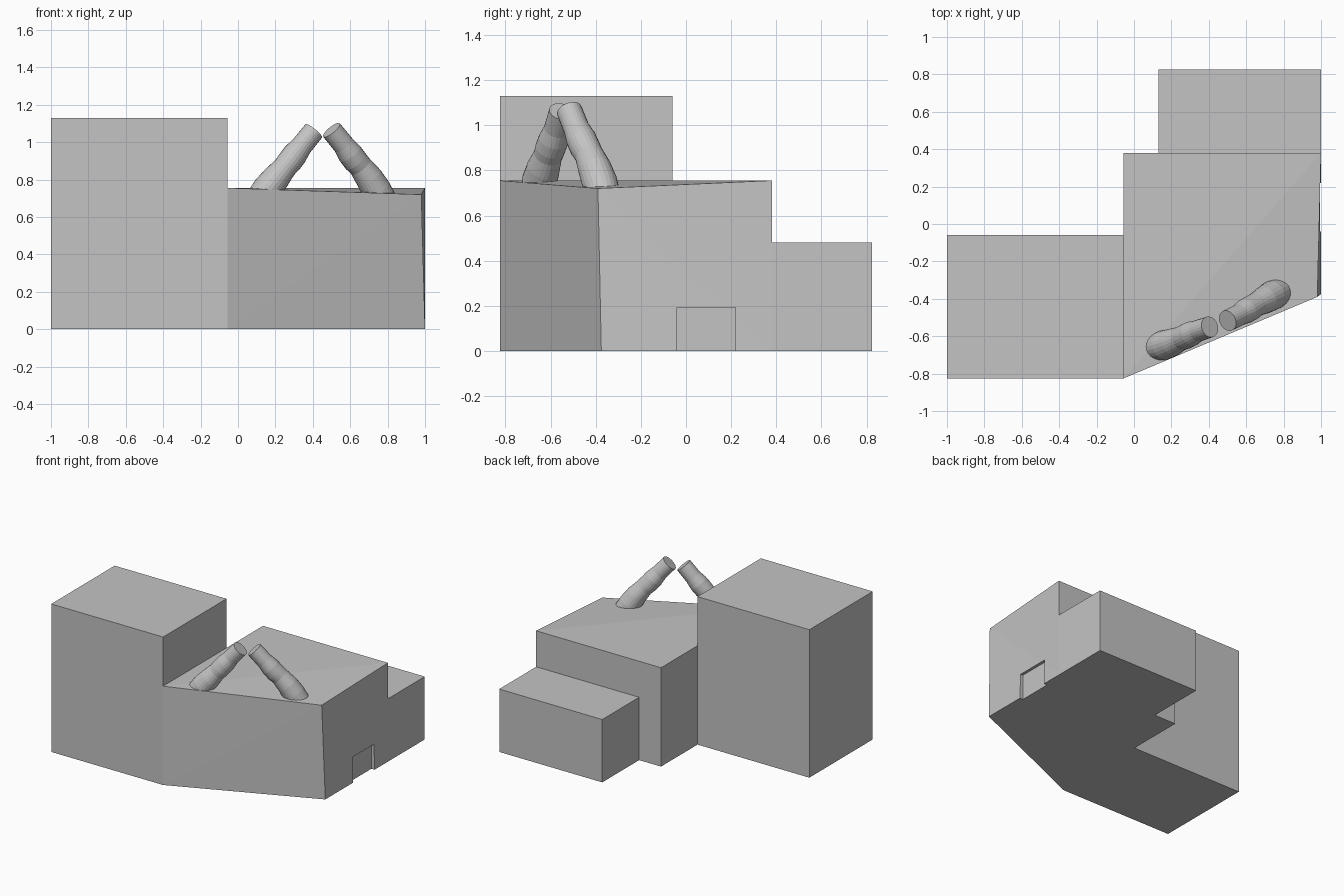
import bpy
import bmesh
from math import cos, sin, tau
from mathutils import Vector

cube = bpy.data.objects.get("Cube")
if cube:
    bpy.data.objects.remove(cube, do_unlink=True)

# Single plain colour
grey = bpy.data.materials.new("plain_grey")
grey.use_nodes = True
GREY = (0.55, 0.55, 0.55, 1)
grey.diffuse_color = GREY
grey.node_tree.nodes["Principled BSDF"].inputs["Base Color"].default_value = GREY


def finish(name, bm):
    """Turn a bmesh into a named, coloured object."""
    bmesh.ops.recalc_face_normals(bm, faces=bm.faces)
    mesh = bpy.data.meshes.new(name)
    bm.to_mesh(mesh)
    bm.free()
    mesh.materials.append(grey)
    obj = bpy.data.objects.new(name, mesh)
    bpy.context.collection.objects.link(obj)
    return obj


def block(name, footprint, height, bottom=0.0, moved=None):
    """Extrude a footprint; moved maps a corner index to a new top position."""
    bm = bmesh.new()
    low = [bm.verts.new((x, y, bottom)) for x, y in footprint]
    top = [bm.verts.new((x, y, height)) for x, y in footprint]
    for i, pos in (moved or {}).items():
        top[i].co = pos
    count = len(low)
    bm.faces.new(low[::-1])
    roof = bm.faces.new(top)
    for i in range(count):
        j = (i + 1) % count
        bm.faces.new((low[i], low[j], top[j], top[i]))
    if moved:
        # Crease across the roof beside the lowered corner
        bmesh.utils.face_split(roof, top[0], top[2])
        bmesh.ops.triangulate(bm, faces=[f for f in bm.faces if len(f.verts) > 3])
    return finish(name, bm)


def rect(x0, x1, y0, y1):
    return [(x0, y0), (x1, y0), (x1, y1), (x0, y1)]


def tube(name, path, radii, sides=24):
    """Loft closed rings of varying radius along a path."""
    bm = bmesh.new()
    points = [Vector(p) for p in path]
    rings = []
    for i, (p, r) in enumerate(zip(points, radii)):
        tangent = (points[min(i + 1, len(points) - 1)] - points[max(i - 1, 0)]).normalized()
        u = tangent.cross(Vector((0, 1, 0))).normalized()
        v = tangent.cross(u)
        rings.append([bm.verts.new(p + r * (cos(tau * k / sides) * u + sin(tau * k / sides) * v))
                      for k in range(sides)])
    for a, b in zip(rings, rings[1:]):
        for k in range(sides):
            n = (k + 1) % sides
            bm.faces.new((a[k], a[n], b[n], b[k]))
    bm.faces.new(rings[0])
    bm.faces.new(rings[-1])
    return finish(name, bm)


# Building volumes
block("tall_block", rect(-1, -0.055, -0.825, -0.06), 1.13)
middle = block("middle_block",
               [(-0.055, -0.825), (1, -0.375), (1, 0.38), (-0.055, 0.38)],
               0.755, moved={1: (0.98, -0.39, 0.72)})
block("low_block", rect(0.13, 1, 0.38, 0.825), 0.48)

# Shallow doorway in the side wall
cutter = block("doorway_cutter", rect(0.973, 1.1, -0.04, 0.22), 0.193, bottom=-0.1)
cutter.hide_render = True
cutter.hide_viewport = True
doorway = middle.modifiers.new("doorway", 'BOOLEAN')
doorway.operation = 'DIFFERENCE'
doorway.solver = 'EXACT'
doorway.object = cutter

# Two bent arms rising from the roof, listed tip to root
radii = [0.057, 0.058, 0.067, 0.067, 0.064, 0.074, 0.079, 0.074]
tube("right_arm",
     [(0.405, -0.55, 1.06), (0.34, -0.572, 0.98), (0.305, -0.587, 0.935),
      (0.275, -0.602, 0.895), (0.25, -0.612, 0.865), (0.205, -0.632, 0.81),
      (0.16, -0.648, 0.755), (0.11, -0.66, 0.69)], radii)
tube("left_arm",
     [(0.50, -0.517, 1.065), (0.565, -0.485, 0.985), (0.598, -0.465, 0.94),
      (0.628, -0.447, 0.90), (0.655, -0.43, 0.87), (0.70, -0.405, 0.81),
      (0.74, -0.382, 0.745), (0.785, -0.36, 0.67)], radii)
